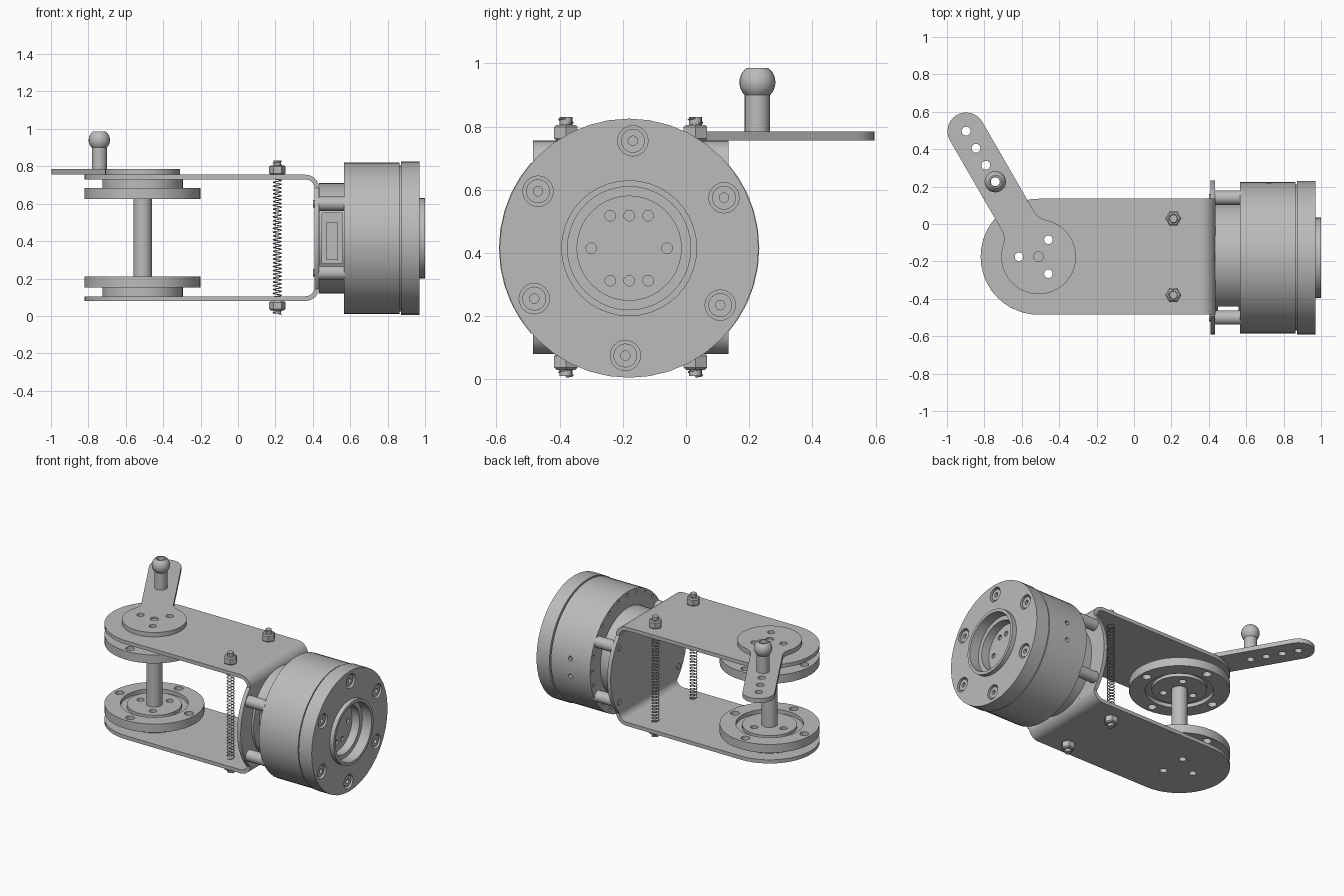
import bpy, bmesh
from math import sin, cos, pi, radians, asin, sqrt
from mathutils import Matrix, Vector

cube = bpy.data.objects.get("Cube")
if cube:
    bpy.data.objects.remove(cube, do_unlink=True)

GREY = (0.5, 0.5, 0.5, 1)
metal = bpy.data.materials.new("plain_grey_metal")
metal.use_nodes = True
metal.diffuse_color = GREY
metal.node_tree.nodes["Principled BSDF"].inputs["Base Color"].default_value = GREY

PX, PY = -0.51, -0.175      # pivot axis (vertical)
MY, MZ = -0.18, 0.415       # motor axis (along x)


def finish(name, bm):
    bmesh.ops.recalc_face_normals(bm, faces=bm.faces)
    me = bpy.data.meshes.new(name)
    bm.to_mesh(me)
    bm.free()
    me.materials.append(metal)
    ob = bpy.data.objects.new(name, me)
    bpy.context.collection.objects.link(ob)
    return ob


def lathe(name, profile, at, axis="Z", segs=32, ring=False):
    """Spin (radius, height) points; ring closes the profile away from the axis."""
    bm = bmesh.new()
    vs = [bm.verts.new((r, 0, h)) for r, h in profile]
    pairs = list(zip(vs, vs[1:])) + ([(vs[-1], vs[0])] if ring else [])
    es = [bm.edges.new(p) for p in pairs]
    bmesh.ops.spin(bm, geom=vs + es, cent=(0, 0, 0), axis=(0, 0, 1), angle=2 * pi, steps=segs)
    bmesh.ops.remove_doubles(bm, verts=bm.verts, dist=1e-5)
    turn = {"X": Matrix.Rotation(pi / 2, 4, "Y"), "Y": Matrix.Rotation(-pi / 2, 4, "X"),
            "Z": Matrix.Identity(4)}[axis]
    bm.transform(Matrix.Translation(at) @ turn)
    return finish(name, bm)


def rod(name, r, lo, hi, at, axis="Z", segs=24):
    return lathe(name, [(0, lo), (r, lo), (r, hi), (0, hi)], at, axis, segs)


def prism(name, pts, lo, hi, axis="Z"):
    place = {"X": lambda a, b: (lo, a, b), "Y": lambda a, b: (a, lo, b),
             "Z": lambda a, b: (a, b, lo)}[axis]
    bm = bmesh.new()
    face = bm.faces.new([bm.verts.new(place(*p)) for p in pts])
    out = bmesh.ops.extrude_face_region(bm, geom=[face])
    step = Vector([hi - lo if axis == a else 0 for a in "XYZ"])
    bmesh.ops.translate(bm, vec=step, verts=[g for g in out["geom"] if isinstance(g, bmesh.types.BMVert)])
    return finish(name, bm)


def arc(cx, cy, r, a0, a1, n=12):
    return [(cx + r * cos(radians(a0 + (a1 - a0) * i / n)),
             cy + r * sin(radians(a0 + (a1 - a0) * i / n))) for i in range(n + 1)]


def cut(ob, cutters):
    for c in cutters:
        c.hide_render = True
        mod = ob.modifiers.new("cut", "BOOLEAN")
        mod.operation, mod.object, mod.solver = "DIFFERENCE", c, "EXACT"
    bpy.context.view_layer.update()
    dg = bpy.context.evaluated_depsgraph_get()
    me = bpy.data.meshes.new_from_object(ob.evaluated_get(dg))
    ob.modifiers.clear()
    ob.data = me
    for c in cutters:
        bpy.data.objects.remove(c, do_unlink=True)


def polar(r, deg):
    return r * cos(radians(deg)), r * sin(radians(deg))


def pivot_holes():
    return [rod("cutter", 0.023, 0, 1, (PX + x, PY + y, 0), segs=16)
            for x, y in (polar(0.105, a) for a in (60, 180, 300))]


BOLTS = [(0.21, 0.03), (0.21, -0.38)]

# Bracket: two round-ended plates and a bent web between them
outline = arc(PX, PY, 0.31, 90, 270, 24) + [(0.36, PY - 0.31), (0.36, PY + 0.31)]
for name, lo in (("bracket_top_plate", 0.73), ("bracket_bottom_plate", 0.08)):
    plate = prism(name, outline, lo, lo + 0.025)
    cut(plate, pivot_holes())

web = (arc(0.36, 0.68, 0.075, 90, 0, 8) + arc(0.36, 0.155, 0.075, 0, -90, 8)
       + arc(0.36, 0.155, 0.05, -90, 0, 8) + arc(0.36, 0.68, 0.05, 0, 90, 8))
web = [(min(x, 0.435) if i < 18 else x, z) for i, (x, z) in enumerate(web)]
prism("bracket_web", web, PY - 0.31, PY + 0.31, "Y")
ears = arc(MY, MZ, 0.412, -41, 41, 10) + arc(MY, MZ, 0.412, 139, 221, 10)
prism("bracket_web_ears", ears, 0.408, 0.434, "X")

# Pulleys, mirrored about the middle height
PULLEY = [(0, 0.105), (0.215, 0.105), (0.215, 0.152), (0.31, 0.152), (0.31, 0.21),
          (0.21, 0.21), (0.21, 0.185), (0.17, 0.185), (0.17, 0.205), (0, 0.205)]
for name, prof in (("lower_pulley", PULLEY), ("upper_pulley", [(r, 0.835 - h) for r, h in PULLEY])):
    pulley = lathe(name, prof, (PX, PY, 0), segs=40)
    rim = [rod("cutter", 0.028, 0, 1, (PX + x, PY + y, 0), segs=16)
           for x, y in (polar(0.262, a) for a in range(0, 360, 90))]
    cut(pulley, pivot_holes() + rim)
rod("pivot_shaft", 0.05, 0.2, 0.635, (PX, PY, 0))

# Lever arm: hub filleted into a round-ended bar, drawn along +x then turned
length, hub, half, fil = 0.775, 0.2, 0.1, 0.1
along = sqrt((hub + fil) ** 2 - (half + fil) ** 2)
meet = asin((half + fil) / (hub + fil)) * 180 / pi
arm = (arc(0, 0, hub, meet, 360 - meet, 32)
       + arc(along, -half - fil, fil, 180 - meet, 90, 6)
       + arc(length, 0, half, -90, 90, 16)
       + arc(along, half + fil, fil, 270, 180 + meet, 6))
c, s = polar(1, 120)
arm = [(PX + c * x - s * y, PY + s * x + c * y) for x, y in arm]
lever = prism("lever_arm", arm, 0.755, 0.785)
spots = [(PX + c * d, PY + s * d) for d in (length, 0.67, 0.565, 0.463)]
cut(lever, pivot_holes() + [rod("cutter", 0.024, 0, 1, (x, y, 0), segs=16) for x, y in spots]
    + [rod("cutter", 0.026, 0.775, 1, (PX, PY, 0), segs=16)])

# Hollow ball stud on the lever
ball = [(x, z) for x, z in arc(0, 0.94, 0.057, -45, 52, 10)]
lathe("ball_stud", [(0.026, 0.755), (0.04, 0.755)] + ball + [(0.026, 0.985)],
      (*spots[3], 0), segs=24, ring=True)

# Threaded tie bolts with hex nuts
for i, (x, y) in enumerate(BOLTS):
    for end, lo, tip in (("upper", 0.755, 0.77), ("lower", 0.03, 0.01)):
        n = f"{end}_nut_{i + 1}"
        lathe(n, [(0, lo), (0.035, lo), (0.043, lo + 0.007), (0.043, lo + 0.043),
                  (0.035, lo + 0.05), (0, lo + 0.05)], (x, y, 0), segs=6)
        rod(f"{end}_bolt_core_{i + 1}", 0.02, tip, tip + 0.06, (x, y, 0), segs=16)
    curve = bpy.data.curves.new(f"bolt_thread_{i + 1}", "CURVE")
    curve.dimensions, curve.bevel_depth, curve.bevel_resolution = "3D", 0.003, 0
    line = curve.splines.new("POLY")
    turns, per = 40, 12
    line.points.add(turns * per)
    for k, p in enumerate(line.points):
        a = 2 * pi * k / per
        p.co = (x + 0.022 * cos(a), y + 0.022 * sin(a), 0.008 + 0.819 * k / (turns * per), 1)
    curve.materials.append(metal)
    bpy.context.collection.objects.link(bpy.data.objects.new(f"bolt_thread_{i + 1}", curve))

# Motor body with hub floor holes, rear rim holes and side holes
axis_at = (0, MY, MZ)
body = lathe("motor_body", [(0, 0.568), (0.405, 0.568), (0.405, 0.864), (0.39, 0.864),
                            (0.39, 0.873), (0, 0.873)], axis_at, "X", 48)
floor = [(-0.12, 0), (0.12, 0)] + [(dy, dz) for dy in (-0.06, 0, 0.06) for dz in (-0.103, 0.103)]
holes = [rod("cutter", 0.017, 0.86, 0.9, (0, MY + dy, MZ + dz), "X", 12) for dy, dz in floor]
holes += [rod("cutter", 0.012, 0.5, 0.59, (0, MY + y, MZ + z), "X", 10)
          for y, z in (polar(0.38, a) for a in range(0, 360, 15))]
holes += [rod("cutter", 0.015, 0.36, 0.5, (0.72, MY, MZ + dz), "Y", 12) for dz in (-0.06, 0.06)]
cut(body, holes)

# Front flange with raised bore lip and recessed screws
flange = lathe("motor_flange", [(0.165, 0.872), (0.41, 0.872), (0.41, 0.97), (0.215, 0.97), (0.215, 1),
                                (0.195, 1), (0.195, 0.93), (0.165, 0.93)], axis_at, "X", 40, True)
screws = [(0, MY + y, MZ + z) for y, z in (polar(0.34, a) for a in range(28, 360, 60))]
cut(flange, [rod("cutter", 0.048, 0.93, 1.1, at, "X") for at in screws])
for i, at in enumerate(screws):
    lathe(f"flange_screw_{i + 1}", [(0, 0.92), (0.038, 0.92), (0.038, 0.962), (0.015, 0.962),
                                    (0.015, 0.94), (0, 0.94)], at, "X", 18)

# Rear drum with an open window, and standoffs to the bracket
drum = rod("rear_drum", 0.295, 0.434, 0.57, axis_at, "X", 48)
cut(drum, [prism("cutter", [(-0.6, 0.28), (-0.36, 0.28), (-0.36, 0.55), (-0.6, 0.55)], 0.45, 0.56, "X")])
prism("rear_connector", [(-0.44, 0.3), (-0.35, 0.3), (-0.35, 0.5), (-0.44, 0.5)], 0.47, 0.535, "X")
for i, a in enumerate((30, 150, 210, 330)):
    y, z = polar(0.37, a)
    rod(f"standoff_{i + 1}", 0.038, 0.43, 0.575, (0, MY + y, MZ + z), "X")
    rod(f"standoff_screw_{i + 1}", 0.02, 0.402, 0.43, (0, MY + y, MZ + z), "X", 12)

# Smooth the curved walls and keep crisp edges
bpy.ops.object.select_all(action="DESELECT")
for ob in bpy.context.collection.objects:
    if ob.type == "MESH" and metal.name in ob.data.materials and "nut" not in ob.name:
        ob.select_set(True)
        bpy.context.view_layer.objects.active = ob
bpy.ops.object.shade_smooth_by_angle(angle=radians(30))
